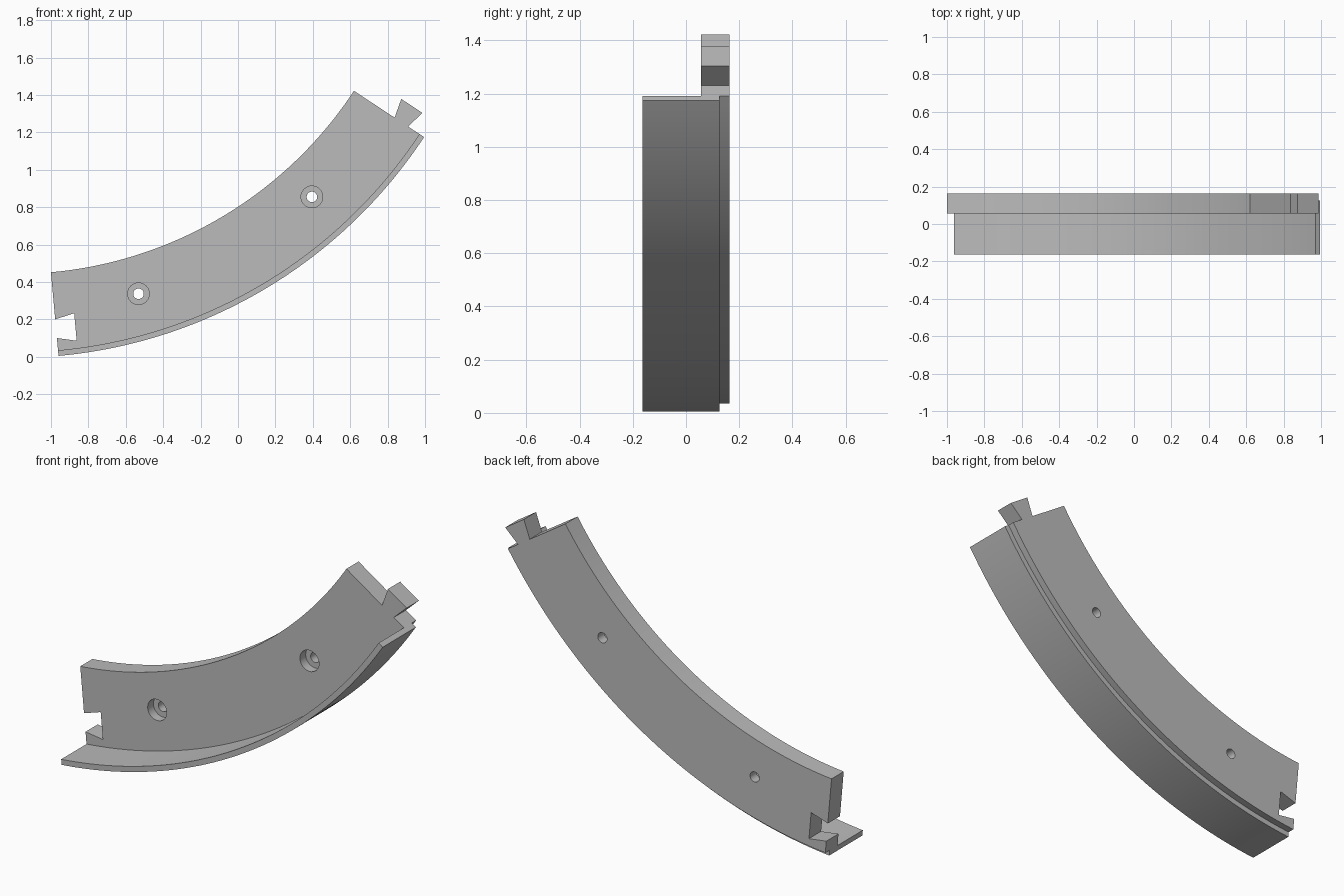
import bpy, bmesh
from math import sin, cos, radians
from mathutils import Vector

cube = bpy.data.objects.get("Cube")
if cube:
    bpy.data.objects.remove(cube, do_unlink=True)

# Arc centre, end angles and main sizes
CX, CZ = -1.197, 2.619
START, END = radians(5.19), radians(56.62)
SEGMENTS = 64
R_IN, R_PLATE, R_LIP = 2.176, 2.595, 2.625
Y_FRONT, Y_PLATE, Y_STEP, Y_BACK = -0.163, 0.057, 0.125, 0.163
R_JOINT = 2.479

grey = bpy.data.materials.new("plain grey")
grey.use_nodes = True
colour = (0.5, 0.5, 0.5, 1)
grey.diffuse_color = colour
grey.node_tree.nodes["Principled BSDF"].inputs["Base Color"].default_value = colour


def on_arc(r, a, y, along=0.0):
    """Point at radius r and angle a, shifted along the tangent."""
    return Vector((CX + r * sin(a) + along * cos(a), y,
                   CZ - r * cos(a) + along * sin(a)))


def skin(name, rings):
    """Solid through a series of matching closed rings."""
    bm = bmesh.new()
    loops = [[bm.verts.new(p) for p in ring] for ring in rings]
    n = len(loops[0])
    for a, b in zip(loops, loops[1:]):
        for i in range(n):
            j = (i + 1) % n
            bm.faces.new((a[i], a[j], b[j], b[i]))
    bm.faces.new(loops[0])
    bm.faces.new(loops[-1])
    bmesh.ops.recalc_face_normals(bm, faces=bm.faces)
    mesh = bpy.data.meshes.new(name)
    bm.to_mesh(mesh)
    bm.free()
    mesh.materials.append(grey)
    obj = bpy.data.objects.new(name, mesh)
    bpy.context.collection.objects.link(obj)
    return obj


def dovetail(name, angle, outline, y0, y1):
    """Joint prism; outline holds (tangent offset, half width) pairs."""
    pts = [(t, w) for t, w in outline] + [(t, -w) for t, w in reversed(outline)]
    return skin(name, [[on_arc(R_JOINT + w, angle, y, t) for t, w in pts]
                       for y in (y0, y1)])


def round_cutter(name, x, z, r, y0, y1, sides=32):
    step = radians(360 / sides)
    return skin(name, [[Vector((x + r * cos(i * step), y, z + r * sin(i * step)))
                        for i in range(sides)] for y in (y0, y1)])


def combine(target, tool, operation):
    tool.hide_render = True
    mod = target.modifiers.new(operation.title(), "BOOLEAN")
    mod.operation, mod.solver, mod.object = operation, "EXACT", tool
    bpy.context.view_layer.objects.active = target
    bpy.ops.object.modifier_apply(modifier=mod.name)
    bpy.data.objects.remove(tool, do_unlink=True)


# Curved plate with the outer lip, swept as one L-shaped section
section = [(R_IN, Y_PLATE), (R_IN, Y_BACK), (R_PLATE, Y_BACK), (R_PLATE, Y_STEP),
           (R_LIP, Y_STEP), (R_LIP, Y_FRONT), (R_PLATE, Y_FRONT), (R_PLATE, Y_PLATE)]
angles = [START + (END - START) * i / SEGMENTS for i in range(SEGMENTS + 1)]
segment = skin("curved_segment", [[on_arc(r, a, y) for r, y in section] for a in angles])

# Dovetail socket at one end and matching tenon at the other
socket = dovetail("socket_cutter", START, [(-0.05, 0.05), (0, 0.05), (0.104, 0.074)],
                  Y_PLATE - 0.1, Y_BACK + 0.1)
combine(segment, socket, "DIFFERENCE")
tenon = dovetail("tenon", END, [(-0.03, 0.043), (0, 0.043), (0.103, 0.068)],
                 Y_PLATE, Y_BACK)
combine(segment, tenon, "UNION")

# Counterbored screw holes
for x, z in ((-0.532, 0.337), (0.395, 0.855)):
    combine(segment, round_cutter("bore_cutter", x, z, 0.058, 0, Y_PLATE + 0.05), "DIFFERENCE")
    combine(segment, round_cutter("hole_cutter", x, z, 0.028, 0, 0.3), "DIFFERENCE")

# Smooth arcs, sharp edges
bpy.ops.object.select_all(action="DESELECT")
segment.select_set(True)
bpy.context.view_layer.objects.active = segment
bpy.ops.object.shade_smooth_by_angle(angle=radians(30))
